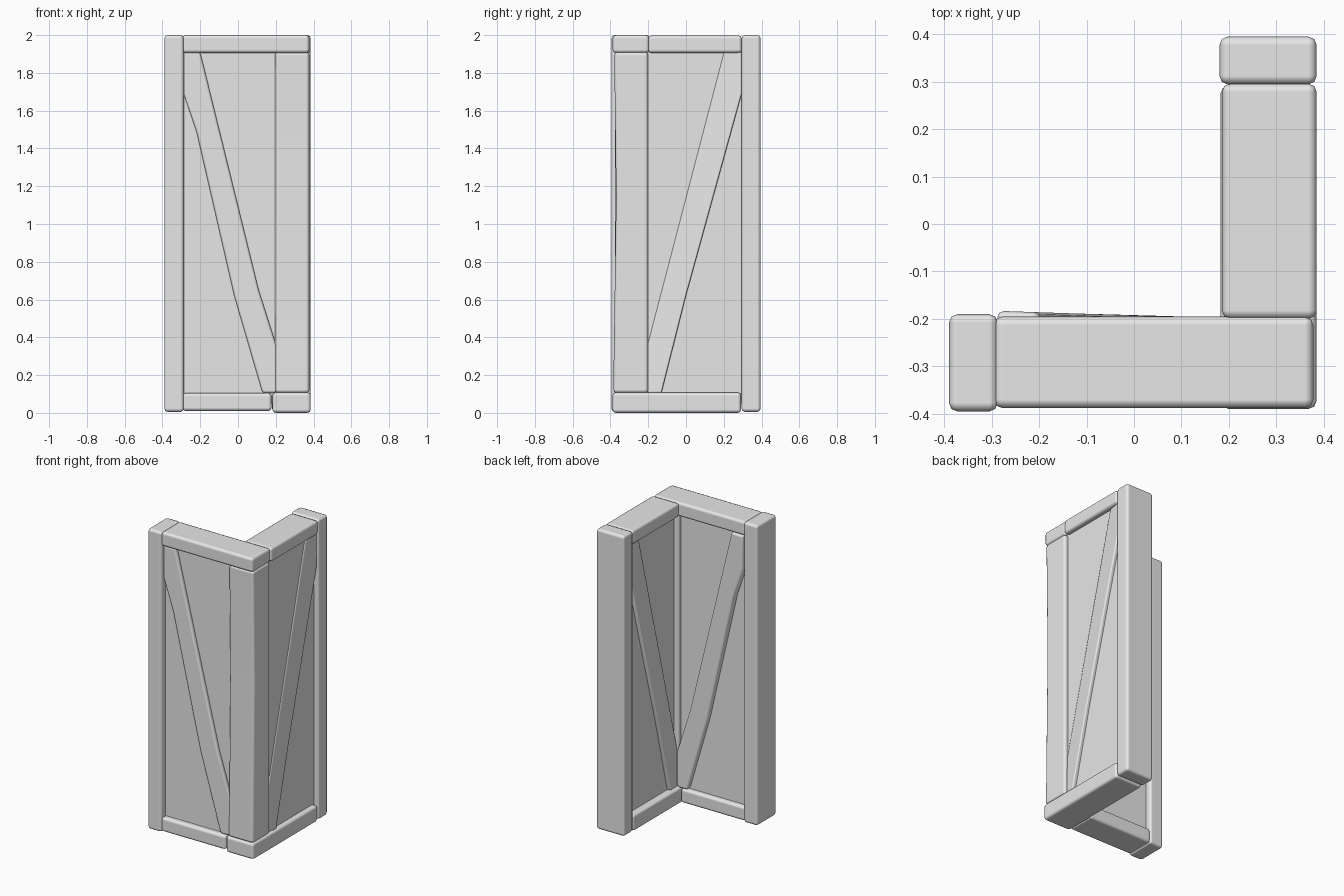
import bpy
import bmesh

cube = bpy.data.objects.get("Cube")
if cube:
    bpy.data.objects.remove(cube, do_unlink=True)

grey = bpy.data.materials.new("plain_grey")
grey.use_nodes = True
colour = (0.8, 0.8, 0.8, 1)
grey.diffuse_color = colour
grey.node_tree.nodes["Principled BSDF"].inputs["Base Color"].default_value = colour


def prism(name, side, profile, lo, hi, bevel=0.018):
    """Extrude an upright profile (along, z) through the depth of a wall.
    A third value in a profile point shifts the hi face there."""
    def place(u, d, z):
        return (u, d, z) if side == "front" else (d, u, z)

    bm = bmesh.new()
    near = [bm.verts.new(place(p[0], lo, p[1])) for p in profile]
    far = [bm.verts.new(place(p[0], hi + (p[2] if len(p) > 2 else 0), p[1]))
           for p in profile]
    bm.faces.new(near)
    bm.faces.new(far)
    for i in range(len(near)):
        j = (i + 1) % len(near)
        bm.faces.new((near[i], near[j], far[j], far[i]))
    bmesh.ops.recalc_face_normals(bm, faces=bm.faces)
    mesh = bpy.data.meshes.new(name)
    bm.to_mesh(mesh)
    bm.free()
    mesh.materials.append(grey)
    obj = bpy.data.objects.new(name, mesh)
    bpy.context.collection.objects.link(obj)
    if bevel:
        mod = obj.modifiers.new("worn_edges", "BEVEL")
        mod.width = bevel
        mod.segments = 2
        mod.limit_method = "ANGLE"
        for poly in mesh.polygons:
            poly.use_smooth = True
        mod.harden_normals = True
    return obj


def box(name, side, u0, u1, z0, z1, lo, hi, bevel=0.018):
    return prism(name, side, [(u0, z0), (u1, z0), (u1, z1), (u0, z1)], lo, hi, bevel)


# Upright posts at the two ends and the corner
box("front_end_post", "front", -0.39, -0.287, 0.005, 2.0, -0.395, -0.19)
box("side_end_post", "side", 0.294, 0.395, 0.005, 2.0, 0.18, 0.385)
prism("corner_post", "side",
      [(-0.385, 0.105), (-0.2, 0.105), (-0.2, 1.91), (-0.38, 1.91), (-0.37, 1.15)],
      0.195, 0.378)

# Horizontal beams, lapped at the corner
box("front_top_beam", "front", -0.295, 0.378, 1.905, 2.0, -0.388, -0.195)
box("side_top_beam", "side", -0.2, 0.296, 1.905, 1.998, 0.185, 0.385)
box("front_bottom_beam", "front", -0.295, 0.178, 0.01, 0.105, -0.388, -0.195)
box("side_bottom_beam", "side", -0.39, 0.292, 0.0, 0.108, 0.182, 0.385)

# Recessed wall panels
box("front_panel", "front", -0.3, 0.3, 0.05, 1.95, -0.352, -0.228, 0)
box("side_panel", "side", -0.3, 0.31, 0.05, 1.95, 0.228, 0.352, 0)

# Diagonal braces
prism("front_brace", "front",
      [(-0.288, 1.91, 0.013), (-0.288, 1.69, 0.013), (-0.22, 1.49, 0.01),
       (-0.02, 0.62), (0.13, 0.105), (0.205, 0.105), (0.205, 0.35),
       (0.11, 0.65), (-0.2, 1.91, 0.01)],
      -0.375, -0.196, 0.014)
prism("side_brace", "side",
      [(0.295, 1.91), (0.295, 1.69), (0.0, 0.62), (-0.13, 0.105),
       (-0.205, 0.105, -0.018), (-0.205, 0.36, -0.018), (0.2, 1.91, -0.018)],
      0.205, 0.376, 0.01)
